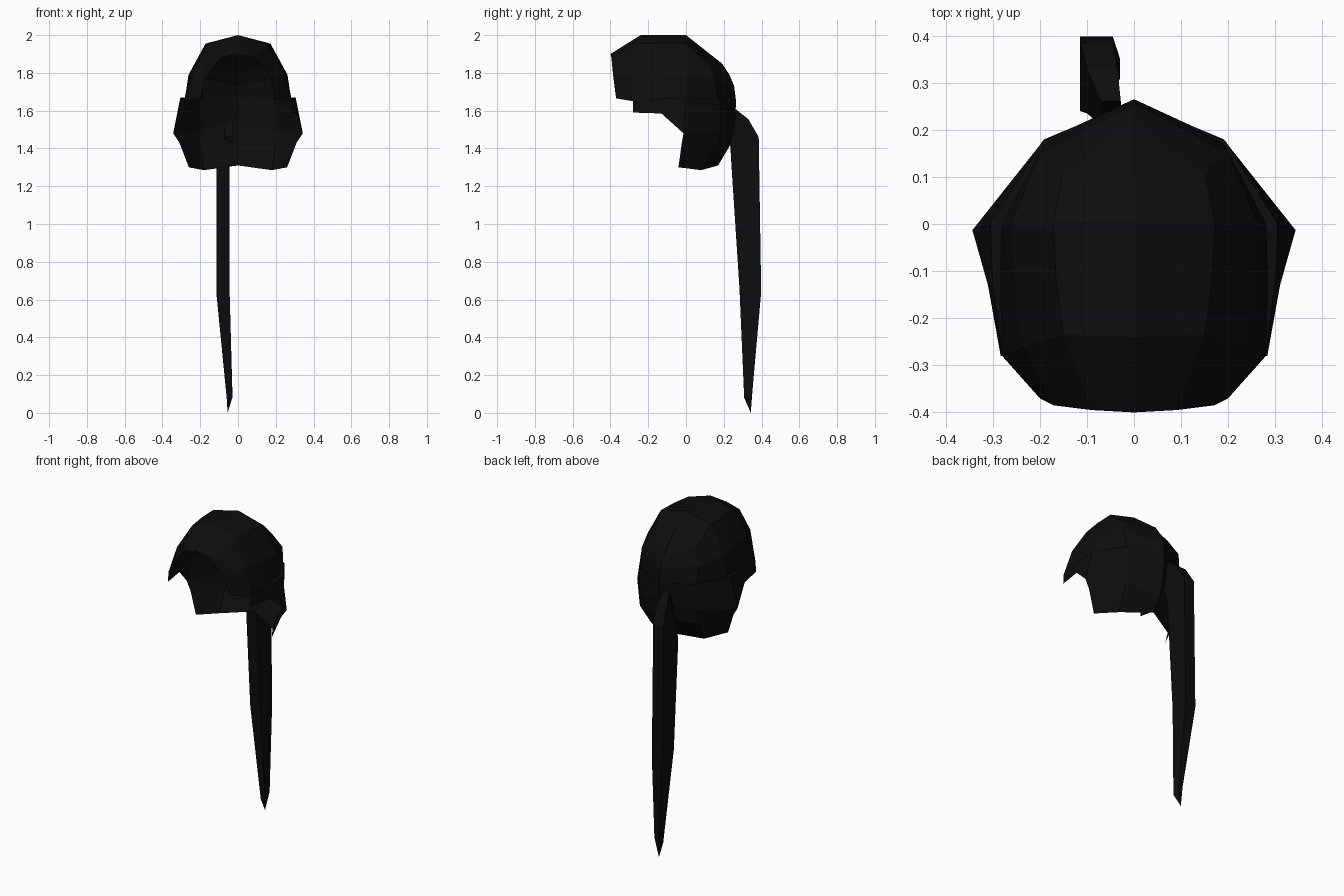
import bpy, bmesh

if "Cube" in bpy.data.objects:
    bpy.data.objects.remove(bpy.data.objects["Cube"])

black = bpy.data.materials.new("hair_black")
black.diffuse_color = (0.004, 0.004, 0.004, 1)
black.use_nodes = True
black.node_tree.nodes["Principled BSDF"].inputs["Base Color"].default_value = black.diffuse_color


def make_object(name, bm):
    bmesh.ops.remove_doubles(bm, verts=bm.verts, dist=0.0005)
    bmesh.ops.recalc_face_normals(bm, faces=bm.faces)
    mesh = bpy.data.meshes.new(name)
    bm.to_mesh(mesh)
    bm.free()
    mesh.materials.append(black)
    obj = bpy.data.objects.new(name, mesh)
    bpy.context.collection.objects.link(obj)
    return obj


def add_grid(bm, rows, closed=False):
    """Skin rows of points; a None point leaves a gap."""
    grid = [[bm.verts.new(p) if p else None for p in row] for row in rows]
    n = len(grid[0])
    for a, b in zip(grid, grid[1:]):
        for i in range(n if closed else n - 1):
            j = (i + 1) % n
            quad = (a[i], a[j], b[j], b[i])
            if all(quad):
                bm.faces.new(quad)
    return grid


# Cap of hair: right half, rows from crown to nape, each running front to back
crown = [
    [(0, -.40, 1.90), (0, -.24, 2.0), (0, -.12, 2.0), (0, 0, 2.0), (0, .095, 1.925), (0, .19, 1.85)],
    [(.09, -.395, 1.88), (.15, -.235, 1.955), (.165, -.12, 1.957), (.172, 0, 1.955), (.15, .11, 1.86), (0, .23, 1.79)],
    [(.17, -.385, 1.78), (.235, -.26, 1.81), (.255, -.12, 1.80), (.262, 0, 1.79), (.20, .15, 1.77), (0, .255, 1.73)],
    [(.20, -.37, 1.665), (.28, -.28, 1.65), (.283, -.12, 1.665), (.28, 0, 1.67), (.19, .17, 1.66), (0, .265, 1.65)],
]
# Flared side locks and nape
skirt = [
    [None, (.28, -.28, 1.65), (.30, -.12, 1.665), (.305, 0, 1.67), (.195, .175, 1.66), (0, .265, 1.65)],
    [None, (.283, -.28, 1.59), (.31, -.13, 1.585), (.343, -.013, 1.48), (.19, .18, 1.50), (0, .26, 1.55)],
    [None, None, None, (.31, -.022, 1.43), (.20, .165, 1.42), (0, .235, 1.42)],
    [None, None, None, (.26, -.04, 1.30), (.18, .08, 1.285), (0, .17, 1.31)],
]
bm = bmesh.new()
add_grid(bm, crown + skirt)
bmesh.ops.delete(bm, geom=[v for v in bm.verts if not v.link_faces], context='VERTS')
cap = make_object("hair_cap", bm)
mirror = cap.modifiers.new("mirror", 'MIRROR')
mirror.use_clip = True
mirror.merge_threshold = 0.001

# Long tail: four-sided sections as (x left, x right, inner y, inner z, outer y, outer z)
sections = [
    (-.07, -.028, .21, 1.46, .26, 1.61),
    (-.10, -.035, .235, 1.41, .33, 1.555),
    (-.115, -.045, .24, 1.32, .385, 1.46),
    (-.115, -.045, .283, .66, .398, .64),
    (-.06, -.03, .308, .08, .352, .12),
]
rings = [[(l, yi, zi), (r, yi, zi), (r, yo, zo), (l, yo, zo)]
         for l, r, yi, zi, yo, zo in sections]
rings.append([(-.055, .343, 0)] * 4)
bm = bmesh.new()
grid = add_grid(bm, rings, closed=True)
bm.faces.new(grid[0])
make_object("hair_tail", bm)
